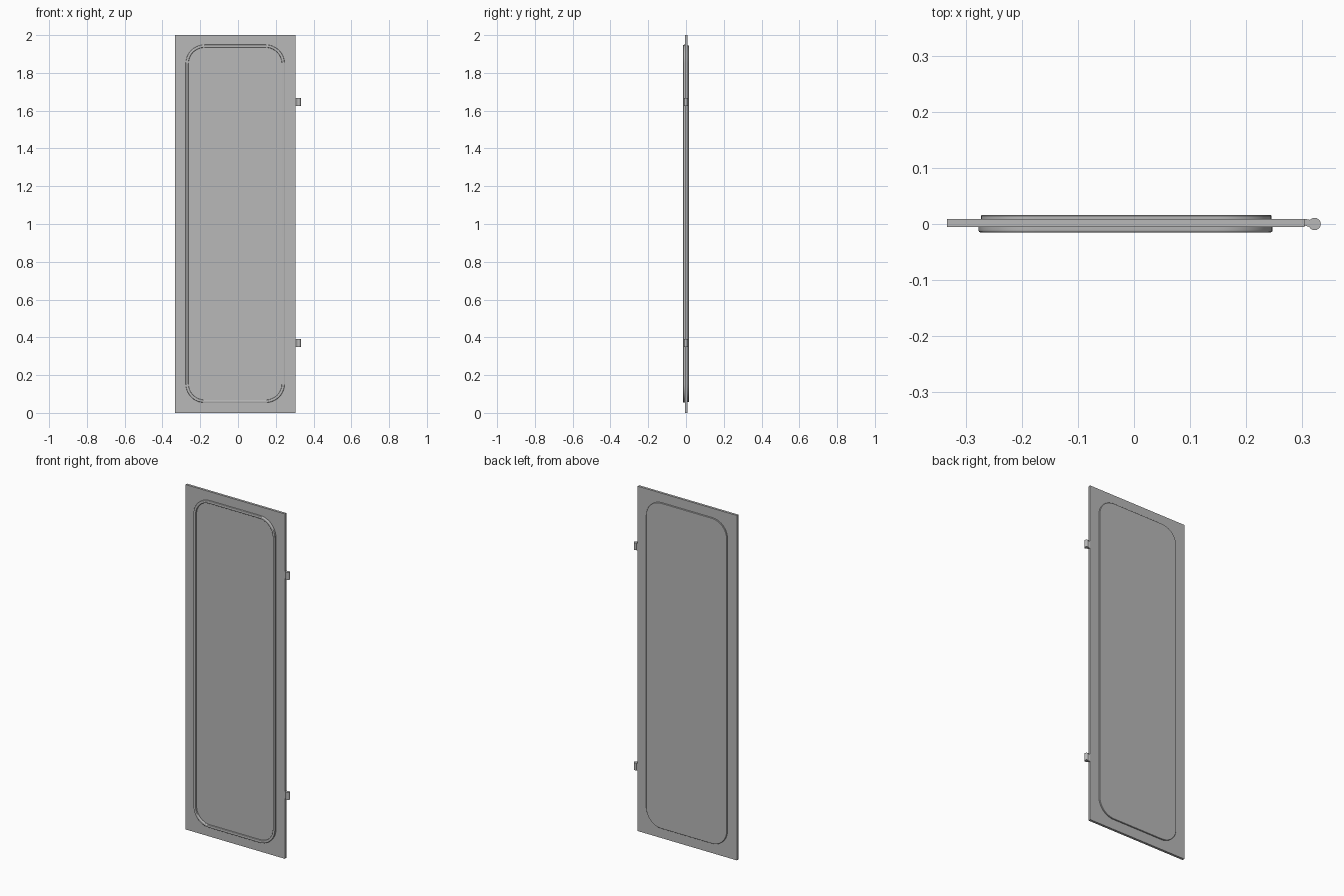
import bpy, bmesh, math

if "Cube" in bpy.data.objects:
    bpy.data.objects.remove(bpy.data.objects["Cube"])

grey = bpy.data.materials.new("grey_metal")
grey.diffuse_color = (0.48, 0.48, 0.48, 1)
grey.use_nodes = True
grey.node_tree.nodes["Principled BSDF"].inputs["Base Color"].default_value = grey.diffuse_color


def finish(bm, name, smooth=False):
    bmesh.ops.recalc_face_normals(bm, faces=bm.faces)
    mesh = bpy.data.meshes.new(name)
    bm.to_mesh(mesh)
    bm.free()
    mesh.materials.append(grey)
    obj = bpy.data.objects.new(name, mesh)
    bpy.context.collection.objects.link(obj)
    if smooth:
        bpy.ops.object.select_all(action='DESELECT')
        obj.select_set(True)
        bpy.context.view_layer.objects.active = obj
        bpy.ops.object.shade_smooth_by_angle(angle=math.radians(35))
    return obj


def rounded_rect(x0, x1, z0, z1, r, inset, segs=10):
    """Outline points of a rounded rectangle pulled inward by inset."""
    pts = []
    corners = [(x1 - r, z1 - r), (x0 + r, z1 - r), (x0 + r, z0 + r), (x1 - r, z0 + r)]
    for q, (cx, cz) in enumerate(corners):
        for i in range(segs + 1):
            a = math.pi / 2 * (q + i / segs)
            pts.append((cx + (r - inset) * math.cos(a), cz + (r - inset) * math.sin(a)))
    return pts


def loft(name, rect, profile, closed):
    """Sweep (inset, y) profile round the rectangle; cap it unless it is a closed ring."""
    bm = bmesh.new()
    loops = [[bm.verts.new((x, y, z)) for x, z in rounded_rect(*rect, d)] for d, y in profile]
    pairs = list(zip(loops, loops[1:]))
    if closed:
        pairs.append((loops[-1], loops[0]))
    for a, b in pairs:
        for i in range(len(a)):
            j = (i + 1) % len(a)
            bm.faces.new((a[i], a[j], b[j], b[i]))
    if not closed:
        bm.faces.new(loops[0])
        bm.faces.new(loops[-1])
    return finish(bm, name, True)


def prism(name, outline, z0, z1, smooth=False):
    """Extrude an (x, y) outline upward."""
    bm = bmesh.new()
    base = bm.faces.new([bm.verts.new((x, y, z0)) for x, y in outline])
    ext = bmesh.ops.extrude_face_region(bm, geom=[base])
    bmesh.ops.translate(bm, vec=(0, 0, z1 - z0),
                        verts=[v for v in ext["geom"] if isinstance(v, bmesh.types.BMVert)])
    return finish(bm, name, smooth)


# Flat door slab
prism("door_panel", [(-0.333, -0.005), (0.304, -0.005), (0.304, 0.009), (-0.333, 0.009)], 0, 2)

# Seal on the front: a flat crown with rounded shoulders
w, top, r = 0.015, -0.015, 0.004
arc = [math.pi / 2 * i / 4 for i in range(5)]
seal = [(0, -0.004)]
seal += [(r - r * math.cos(a), top + r - r * math.sin(a)) for a in arc]
seal += [(w - r + r * math.sin(a), top + r - r * math.cos(a)) for a in arc]
seal += [(w, -0.004)]
loft("front_seal", (-0.277, 0.247, 0.054, 1.949, 0.1), seal, True)

# Raised plate on the back
plate = [(0, 0.008), (0, 0.0145), (0.0015, 0.016)]
loft("back_plate", (-0.273, 0.245, 0.058, 1.946, 0.096), plate, False)

# Hinges: tapered arm and round knuckle
for label, z in (("lower", 0.349), ("upper", 1.625)):
    arm = [(0.302, -0.004), (0.306, -0.003), (0.316, -0.007), (0.316, 0.007),
           (0.306, 0.009), (0.302, 0.009)]
    prism(label + "_hinge_arm", arm, z, z + 0.041)
    knuckle = [(0.322 + 0.011 * math.cos(t * math.pi / 8), 0.011 * math.sin(t * math.pi / 8))
               for t in range(16)]
    prism(label + "_hinge_knuckle", knuckle, z, z + 0.042, True)
